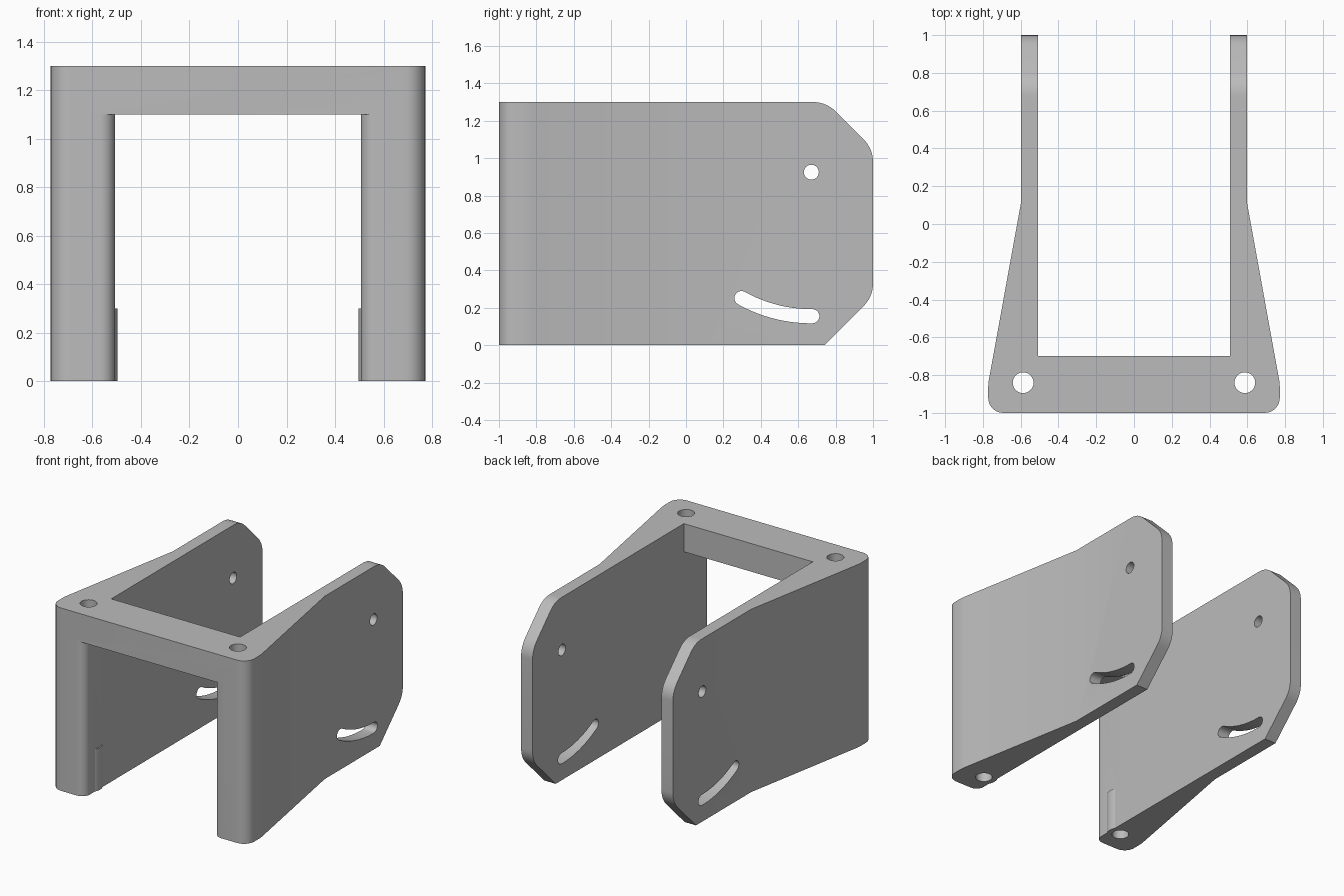
import bpy
import bmesh
from math import radians, sin, cos, tan, pi
from mathutils import Vector, Matrix

if "Cube" in bpy.data.objects:
    bpy.data.objects.remove(bpy.data.objects["Cube"], do_unlink=True)

grey = bpy.data.materials.new("plain grey")
grey.use_nodes = True
grey.diffuse_color = (0.5, 0.5, 0.5, 1)
grey.node_tree.nodes["Principled BSDF"].inputs["Base Color"].default_value = (0.5, 0.5, 0.5, 1)

HEIGHT = 1.3
INNER, OUTER, FOOT = 0.507, 0.597, 0.772     # half widths of the arms and foot
BOLT = Vector((0.587, -0.84))
PIVOT = Vector((0.67, 0.925))


def fillet(corners, steps=8):
    """Outline from (x, y, radius) corners, each rounded by its radius."""
    out = []
    for i, (x, y, r) in enumerate(corners):
        p = Vector((x, y))
        if r == 0:
            out.append(p)
            continue
        a = (Vector(corners[i - 1][:2]) - p).normalized()
        b = (Vector(corners[(i + 1) % len(corners)][:2]) - p).normalized()
        half = a.angle(b) / 2
        centre = p + (a + b).normalized() * (r / sin(half))
        start = p + a * (r / tan(half)) - centre
        end = p + b * (r / tan(half)) - centre
        sweep = start.angle_signed(end)
        for k in range(steps + 1):
            # angle_signed is clockwise positive
            out.append(centre + Matrix.Rotation(-sweep * k / steps, 2) @ start)
    return out


def circle(centre, r, n=32):
    return [centre + Vector((cos(2 * pi * k / n), sin(2 * pi * k / n))) * r for k in range(n)]


def prism(name, outline, low, high, along_x=False):
    """Extrude an outline along z, or a (y, z) outline along x."""
    bm = bmesh.new()
    place = (lambda p: (low, p.x, p.y)) if along_x else (lambda p: (p.x, p.y, low))
    face = bm.faces.new([bm.verts.new(place(p)) for p in outline])
    top = bmesh.ops.extrude_face_region(bm, geom=[face])["geom"]
    shift = (high - low, 0, 0) if along_x else (0, 0, high - low)
    bmesh.ops.translate(bm, verts=[v for v in top if isinstance(v, bmesh.types.BMVert)], vec=shift)
    bmesh.ops.recalc_face_normals(bm, faces=bm.faces)
    mesh = bpy.data.meshes.new(name)
    bm.to_mesh(mesh)
    bm.free()
    mesh.materials.append(grey)
    obj = bpy.data.objects.new(name, mesh)
    bpy.context.collection.objects.link(obj)
    return obj


def combine(obj, other, operation):
    mod = obj.modifiers.new(operation.lower(), "BOOLEAN")
    mod.operation, mod.solver, mod.object = operation, "EXACT", other
    bpy.context.view_layer.objects.active = obj
    bpy.ops.object.modifier_apply(modifier=mod.name)
    bpy.data.objects.remove(other, do_unlink=True)


def mirrored(half):
    """Close a right-hand run of corners with its mirror image."""
    return half + [(-x, y, r) for x, y, r in reversed(half)]


# U-shaped plan with tapering arms
bracket = prism("bracket", fillet(mirrored([
    (FOOT, -1, 0.08), (FOOT, -0.845, 0.3), (OUTER, 0.12, 0),
    (OUTER, 1, 0), (INNER, 1, 0), (INNER, -0.7, 0)])), 0, HEIGHT)

# Side silhouette with chamfered, rounded arm ends
side = prism("side_profile", fillet([
    (-1.1, -0.1, 0), (0.64, -0.1, 0), (1, 0.26, 0.17), (1, 1.05, 0.17),
    (0.75, HEIGHT, 0.17), (0.7 - 0.05, HEIGHT, 0), (0.6, 1.4, 0), (-1.1, 1.4, 0)]),
    -1, 1, True)
combine(bracket, side, "INTERSECT")

# Front opening below the bridge, with rounded leg edges
r = 0.06
opening = fillet(mirrored([
    (INNER + 0.2, -1.1, 0), (INNER + 0.2, -1, 0), (INNER, -1, r), (INNER, -0.6, 0)]))
combine(bracket, prism("opening", opening, -0.1, 1.1), "DIFFERENCE")

# Bolt bosses at the feet, and bolt holes through the legs
for s in (-1, 1):
    centre = Vector((s * BOLT.x, BOLT.y))
    combine(bracket, prism("boss", circle(centre, 0.091), 0, 0.3), "UNION")
    combine(bracket, prism("bolt_hole", circle(centre, 0.055), -0.1, 1.4), "DIFFERENCE")

# Pivot holes and the curved slots centred on them
combine(bracket, prism("pivot_hole", circle(PIVOT, 0.04), -1, 1, True), "DIFFERENCE")


def polar(centre, radius, angle):
    return centre + Vector((cos(angle), sin(angle))) * radius


R, W, N = 0.77, 0.038, 16
a0, a1 = radians(-119), radians(-89.6)
arc = [a0 + (a1 - a0) * k / N for k in range(N + 1)]
slot = [polar(PIVOT, R + W, a) for a in arc]
slot += [polar(polar(PIVOT, R, a1), W, a1 + pi * k / 10) for k in range(1, 10)]
slot += [polar(PIVOT, R - W, a) for a in reversed(arc)]
slot += [polar(polar(PIVOT, R, a0), W, a0 + pi + pi * k / 10) for k in range(1, 10)]
combine(bracket, prism("slot", slot, -1, 1, True), "DIFFERENCE")

# Smooth rounded parts, keep hard edges
bpy.ops.object.select_all(action="DESELECT")
bracket.select_set(True)
bpy.context.view_layer.objects.active = bracket
bpy.ops.object.shade_smooth_by_angle(angle=radians(25))
